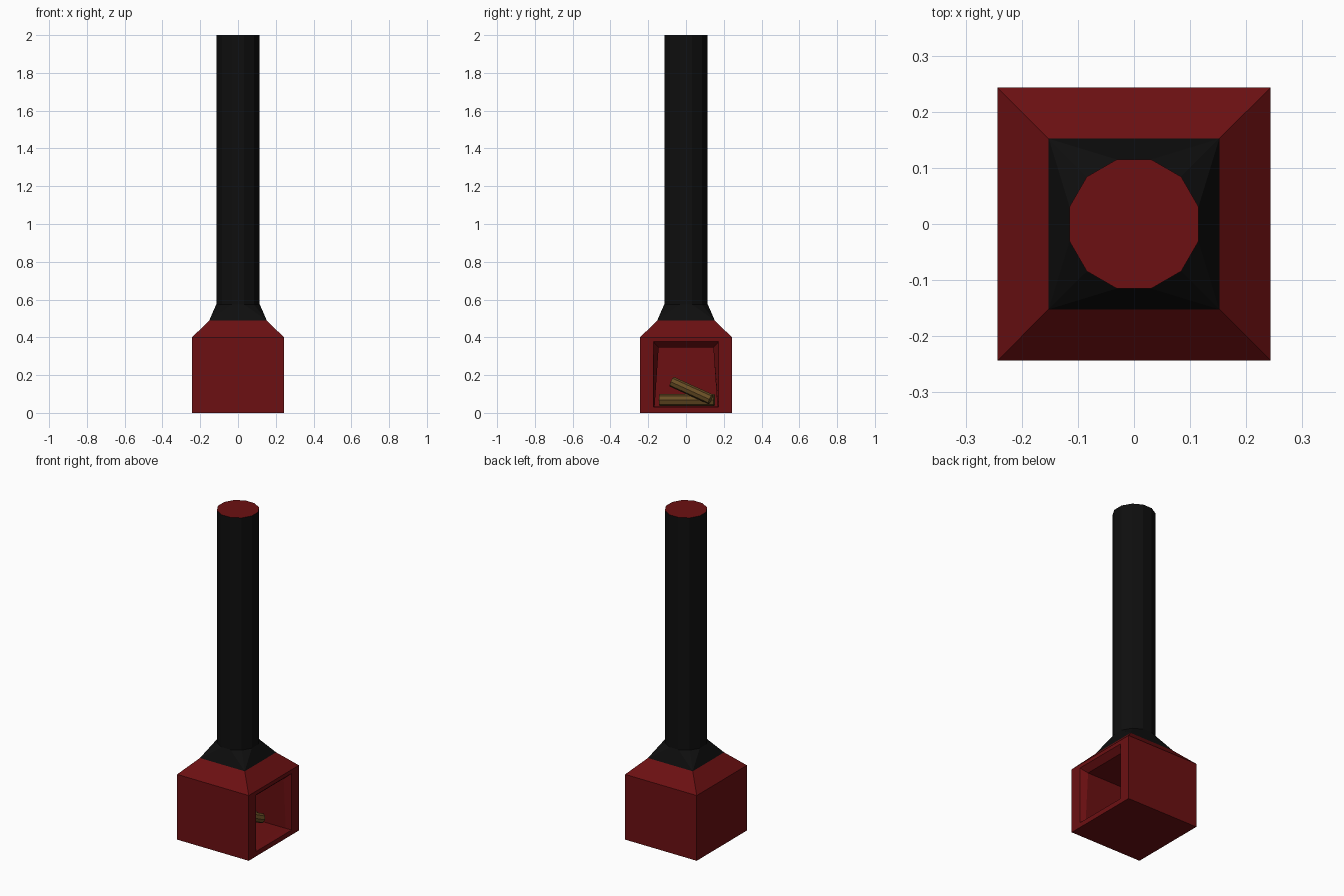
import bpy, bmesh, math
from mathutils import Vector

if "Cube" in bpy.data.objects:
    bpy.data.objects.remove(bpy.data.objects["Cube"])


def material(name, rgb):
    m = bpy.data.materials.new(name)
    m.use_nodes = True
    m.diffuse_color = (*rgb, 1)
    bsdf = m.node_tree.nodes["Principled BSDF"]
    bsdf.inputs["Base Color"].default_value = (*rgb, 1)
    bsdf.inputs["Roughness"].default_value = 0.8
    return m


RED = material("dark_red_enamel", (0.15, 0.005, 0.006))
BLACK = material("black_iron", (0.0045, 0.0045, 0.0045))
WOOD = material("firewood_brown", (0.14, 0.075, 0.018))


def finish(name, bm, *mats):
    me = bpy.data.meshes.new(name)
    bm.to_mesh(me)
    bm.free()
    ob = bpy.data.objects.new(name, me)
    bpy.context.collection.objects.link(ob)
    for m in mats:
        me.materials.append(m)
    return ob


def loft(bm, rings, skip=()):
    """Join successive rings of points with quads; skip holds (ring, side) gaps."""
    loops = [[bm.verts.new(p) for p in ring] for ring in rings]
    n = len(loops[0])
    for r, (a, b) in enumerate(zip(loops, loops[1:])):
        for i in range(n):
            if (r, i) not in skip:
                j = (i + 1) % n
                bm.faces.new((a[i], a[j], b[j], b[i]))
    return loops


def square(h, z):
    return [(-h, -h, z), (h, -h, z), (h, h, z), (-h, h, z)]


def doorway(x, bottom, top, z0, z1):
    return [(x, -bottom, z0), (x, bottom, z0), (x, top, z1), (x, -top, z1)]


# Firebox: square body with sloped shoulders, open on the +x side
W, SHOULDER, NECK, NECK_Z = 0.243, 0.4, 0.152, 0.49
bm = bmesh.new()
body = loft(bm, [square(W, 0), square(W, SHOULDER), square(NECK, NECK_Z)], {(0, 1)})
bm.faces.new(body[0][::-1])

# Door frame, bevelled lip and hearth cavity
hearth = loft(bm, [
    doorway(W, W, W, 0, SHOULDER),
    doorway(W, 0.173, 0.173, 0.03, 0.377),
    doorway(W - 0.035, 0.166, 0.145, 0.033, 0.346),
    doorway(-0.2, 0.166, 0.145, 0.033, 0.346),
])
bm.faces.new(hearth[-1])
bmesh.ops.remove_doubles(bm, verts=bm.verts, dist=0.0001)
finish("firebox", bm, RED)

# Flue collar: square neck turning into a twelve-sided pipe
R, COLLAR_Z, SIDES = 0.119, 0.575, 12


def pipe_ring(z):
    angles = [math.radians(15 + 30 * i) for i in range(SIDES)]
    return [(R * math.cos(a), R * math.sin(a), z) for a in angles]


bm = bmesh.new()
ring = [bm.verts.new(p) for p in pipe_ring(COLLAR_Z)]
corners = [bm.verts.new(p) for p in
           [(NECK, NECK, NECK_Z), (-NECK, NECK, NECK_Z),
            (-NECK, -NECK, NECK_Z), (NECK, -NECK, NECK_Z)]]
for k, c in enumerate(corners):
    a, b, d, e = (ring[(3 * k + i) % SIDES] for i in range(4))
    bm.faces.new((c, b, a))
    bm.faces.new((c, d, b))
    bm.faces.new((c, corners[(k + 1) % 4], e, d))
bmesh.ops.recalc_face_normals(bm, faces=bm.faces)
finish("flue_collar", bm, BLACK)

# Chimney pipe with a red cap face
bm = bmesh.new()
pipe = loft(bm, [pipe_ring(COLLAR_Z), pipe_ring(2.0)])
bm.faces.new(pipe[-1]).material_index = 1
finish("chimney_pipe", bm, BLACK, RED)


# Firewood lying in the hearth
def log(name, start, end, radius):
    start, end = Vector(start), Vector(end)
    axis = end - start
    bm = bmesh.new()
    bmesh.ops.create_cone(bm, cap_ends=True, segments=8, radius1=radius,
                          radius2=radius, depth=axis.length)
    ob = finish(name, bm, WOOD)
    ob.location = (start + end) / 2
    ob.rotation_mode = "QUATERNION"
    ob.rotation_quaternion = axis.to_track_quat("Z", "Y")


log("lower_log", (-0.03, -0.14, 0.068), (0.01, 0.15, 0.068), 0.032)
log("upper_log", (0.02, -0.075, 0.165), (0.07, 0.13, 0.072), 0.028)
